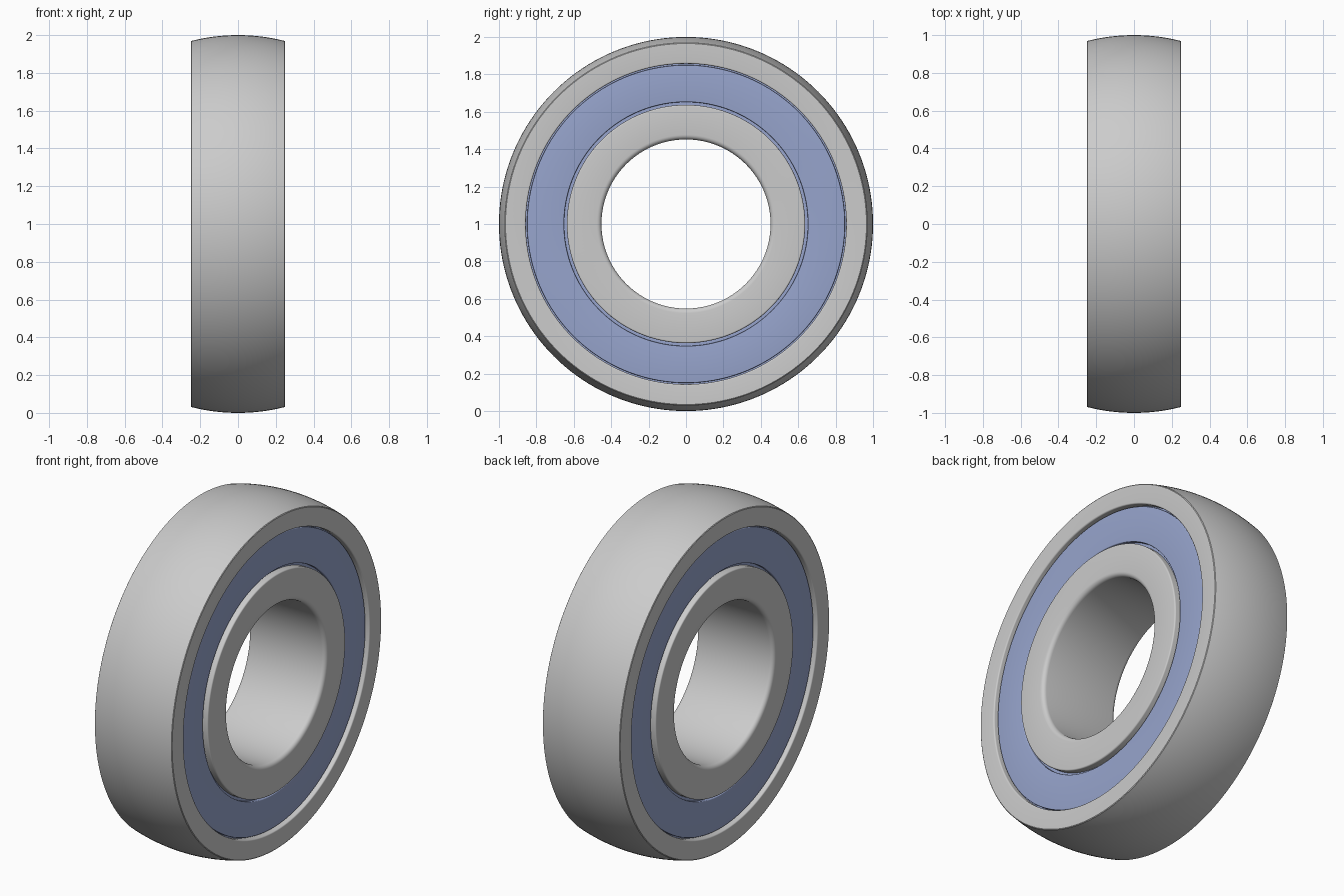
import bpy, bmesh, math
from mathutils import Vector

cube = bpy.data.objects.get("Cube")
if cube:
    bpy.data.objects.remove(cube, do_unlink=True)

SEGMENTS = 160
HALF = 0.25          # half width of the bearing
CENTRE = Vector((0, 0, 1))


def material(name, colour):
    mat = bpy.data.materials.new(name)
    mat.use_nodes = True
    mat.diffuse_color = (*colour, 1)
    mat.node_tree.nodes["Principled BSDF"].inputs["Base Color"].default_value = (*colour, 1)
    return mat


def rounded(corners, steps=5):
    """Closed outline from (x, radius, fillet) corners."""
    outline = []
    count = len(corners)
    for i, (x, r, fillet) in enumerate(corners):
        p = Vector((x, r))
        if not fillet:
            outline.append(p)
            continue
        start = p + (Vector(corners[i - 1][:2]) - p).normalized() * fillet
        end = p + (Vector(corners[(i + 1) % count][:2]) - p).normalized() * fillet
        middle = start + end - p
        for k in range(steps + 1):
            a = math.pi / 2 * k / steps
            outline.append(middle + (start - middle) * math.cos(a) + (end - middle) * math.sin(a))
    return outline


def revolve(name, outline, mat):
    """Turn a closed (x, radius) outline about the bearing axis."""
    bm = bmesh.new()
    verts = [bm.verts.new((p[0], 0, CENTRE.z + p[1])) for p in outline]
    edges = [bm.edges.new((v, verts[i - 1])) for i, v in enumerate(verts)]
    bmesh.ops.spin(bm, geom=verts + edges, cent=CENTRE, axis=(1, 0, 0),
                   angle=math.tau, steps=SEGMENTS)
    bmesh.ops.remove_doubles(bm, verts=bm.verts, dist=0.00005)
    bmesh.ops.recalc_face_normals(bm, faces=bm.faces)
    mesh = bpy.data.meshes.new(name)
    bm.to_mesh(mesh)
    bm.free()
    mesh.materials.append(mat)
    obj = bpy.data.objects.new(name, mesh)
    bpy.context.collection.objects.link(obj)
    bpy.ops.object.select_all(action="DESELECT")
    obj.select_set(True)
    bpy.context.view_layer.objects.active = obj
    bpy.ops.object.shade_smooth_by_angle(angle=math.radians(30))
    return obj


steel = material("light steel", (0.6, 0.6, 0.6))
seal_blue = material("seal blue", (0.31, 0.375, 0.61))

# Outer ring: spherical running surface, plain sides with a small edge round
crown = []
for k in range(25):
    x = (HALF - 0.003) * (1 - k / 12)
    crown.append(Vector((x, math.sqrt(1 - x * x))))
bore = rounded([(-HALF, 0.965, 0), (-HALF, 0.857, 0.008),
                (HALF, 0.857, 0.008), (HALF, 0.965, 0)])
revolve("outer_ring", crown + bore, steel)

# Inner ring: rounded bore edges, fine rounds on the shoulder
revolve("inner_ring", rounded([(-HALF, 0.452, 0.025), (HALF, 0.452, 0.025),
                               (HALF, 0.637, 0.008), (-HALF, 0.637, 0.008)]), steel)

# Seals: recessed annular discs with a deeper lip closing each gap
for side, sign in (("left", 1), ("right", -1)):
    face, lip, back = (sign * (HALF - d) for d in (0.02, 0.04, 0.06))
    revolve(side + "_seal", rounded([
        (back, 0.634, 0), (lip, 0.634, 0), (lip, 0.652, 0), (face, 0.652, 0.005),
        (face, 0.85, 0.005), (lip, 0.85, 0), (lip, 0.86, 0), (back, 0.86, 0)]), seal_blue)
